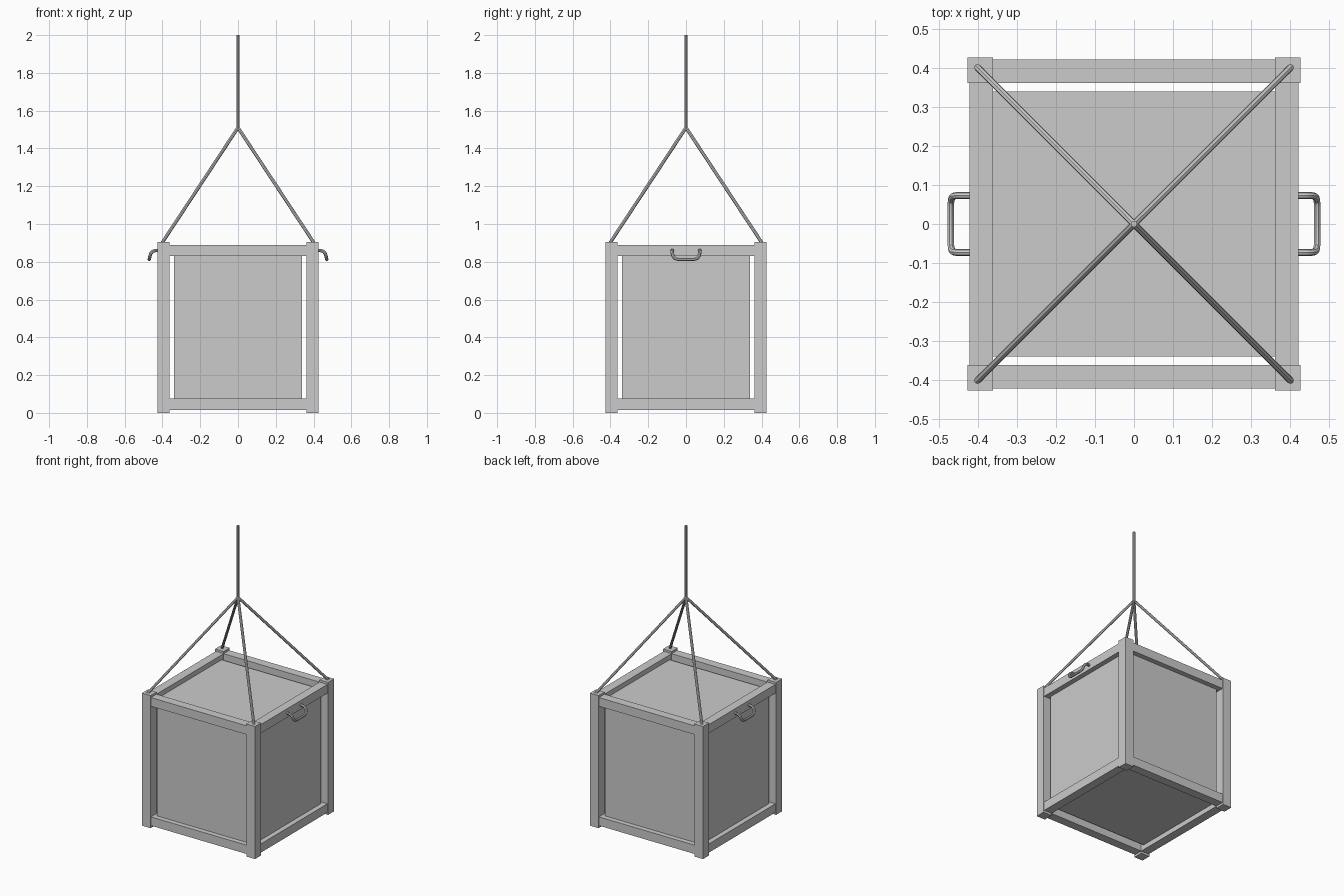
import bpy
from mathutils import Vector

cube = bpy.data.objects.get("Cube")
if cube:
    bpy.data.objects.remove(cube, do_unlink=True)

grey = bpy.data.materials.new("plain_grey")
grey.use_nodes = True
colour = (0.6, 0.6, 0.6, 1)
grey.diffuse_color = colour
grey.node_tree.nodes["Principled BSDF"].inputs["Base Color"].default_value = colour


def box(name, low, high):
    """Axis-aligned box between two corners."""
    low, high = Vector(low), Vector(high)
    bpy.ops.mesh.primitive_cube_add(size=1, location=(low + high) / 2)
    ob = bpy.context.object
    ob.name = name
    ob.scale = high - low
    bpy.ops.object.transform_apply(location=False, rotation=False, scale=True)
    ob.data.materials.append(grey)


def tube(name, points, radius):
    """Round tube along a path, turned into a mesh."""
    curve = bpy.data.curves.new(name, "CURVE")
    curve.dimensions = "3D"
    curve.bevel_depth = radius
    curve.bevel_resolution = 2
    curve.use_fill_caps = True
    spline = curve.splines.new("POLY")
    spline.points.add(len(points) - 1)
    for point, co in zip(spline.points, points):
        point.co = (*co, 1)
    ob = bpy.data.objects.new(name, curve)
    bpy.context.collection.objects.link(ob)
    bpy.ops.object.select_all(action="DESELECT")
    ob.select_set(True)
    bpy.context.view_layer.objects.active = ob
    bpy.ops.object.convert(target="MESH")
    ob = bpy.context.object
    ob.name = name
    ob.data.materials.clear()
    ob.data.materials.append(grey)
    bpy.ops.object.shade_smooth_by_angle()


INNER, RAIL, POST = 0.362, 0.422, 0.427   # inner and outer faces of the frame
PANEL = 0.34                              # half width of a panel
LOW, HIGH = (0.015, 0.075), (0.83, 0.89)  # heights of the rails
OUT, IN = 0.388, 0.378                    # panel faces, set back in the frame


def span(side, a, b):
    return sorted((side * a, side * b))


# Corner posts and the slings above them
for sx, sx_name in ((-1, "right"), (1, "left")):
    for sy, sy_name in ((-1, "front"), (1, "back")):
        x, y = span(sx, INNER, POST), span(sy, INNER, POST)
        label = f"{sy_name}_{sx_name}"
        box(f"{label}_post", (x[0], y[0], 0), (x[1], y[1], 0.905))
        tube(f"{label}_sling", [(sx * 0.402, sy * 0.402, 0.9), (0, 0, 1.51)], 0.009)

# Rails between the posts
for level, (z0, z1) in (("bottom", LOW), ("top", HIGH)):
    for s, x_name, y_name in ((-1, "right", "front"), (1, "left", "back")):
        a, b = span(s, INNER, RAIL)
        box(f"{level}_{x_name}_rail", (a, -INNER, z0), (b, INNER, z1))
        box(f"{level}_{y_name}_rail", (-INNER, a, z0), (INNER, b, z1))

# Side panels, open along the posts
for s, x_name, y_name in ((-1, "right", "front"), (1, "left", "back")):
    a, b = span(s, IN, OUT)
    box(f"{x_name}_panel", (a, -PANEL, LOW[1]), (b, PANEL, HIGH[0]))
    box(f"{y_name}_panel", (-PANEL, a, LOW[1]), (PANEL, b, HIGH[0]))

# Lid and floor, open along the front and back rails
for name, z0 in (("top_panel", 0.847), ("bottom_panel", 0.048)):
    box(name, (-INNER, -PANEL, z0), (INNER, PANEL, z0 + 0.01))

# Bent handles on the two sides
half = [(0.415, 0.073, 0.86), (0.437, 0.073, 0.86), (0.452, 0.073, 0.855),
        (0.462, 0.072, 0.843), (0.467, 0.067, 0.828), (0.469, 0.058, 0.817),
        (0.47, 0.045, 0.813)]
path = half + [(x, -y, z) for x, y, z in reversed(half)]
for s, name in ((-1, "right"), (1, "left")):
    tube(f"{name}_handle", [(s * x, y, z) for x, y, z in path], 0.009)

# Lifting rope
tube("lifting_rope", [(0, 0, 1.505), (0, 0, 2)], 0.008)
